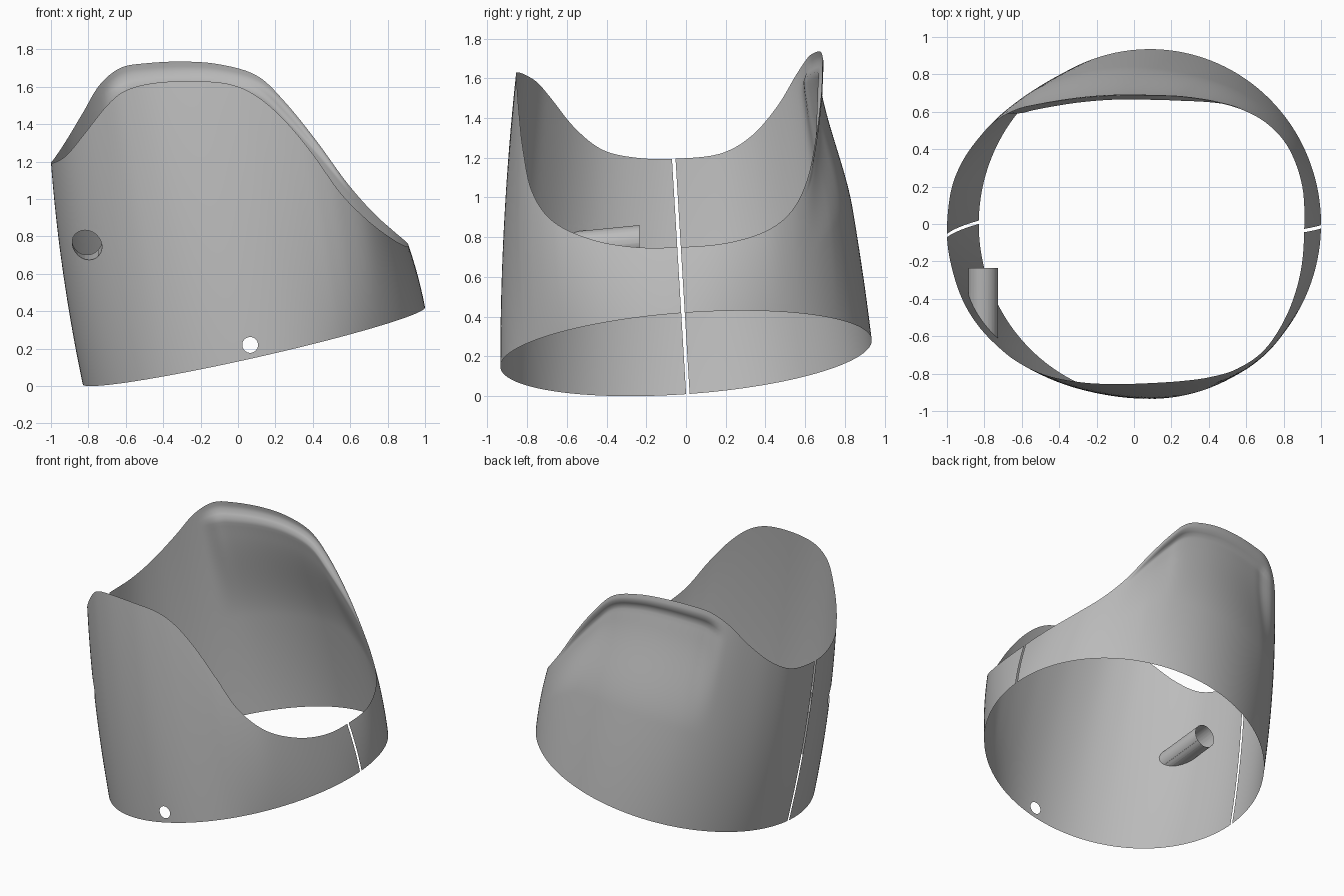
import bpy
import bmesh
from math import atan2, cos, sin, degrees, pi
from mathutils import Vector

cube = bpy.data.objects.get("Cube")
if cube:
    bpy.data.objects.remove(cube)

grey = bpy.data.materials.new("plain_grey")
grey.use_nodes = True
COLOUR = (0.5, 0.5, 0.5, 1)
grey.diffuse_color = COLOUR
grey.node_tree.nodes["Principled BSDF"].inputs["Base Color"].default_value = COLOUR

# Upper rim: control points running anticlockwise from the low side
RIM = [Vector(p) for p in (
    (.91, -.03, .75), (.9, .2, .77), (.83, .4, .83), (.72, .53, .93),
    (.58, .61, 1.09), (.42, .655, 1.31), (.25, .68, 1.52), (.1, .685, 1.66),
    (-.1, .685, 1.72), (-.3, .67, 1.735), (-.5, .64, 1.725), (-.63, .61, 1.7),
    (-.74, .55, 1.61), (-.83, .46, 1.46), (-.92, .33, 1.31), (-.98, .17, 1.22),
    (-1, -.06, 1.195), (-.97, -.25, 1.2), (-.91, -.42, 1.24), (-.82, -.56, 1.35),
    (-.7, -.68, 1.5), (-.6, -.75, 1.58), (-.45, -.815, 1.62), (-.25, -.85, 1.63),
    (-.05, -.855, 1.615), (.1, -.85, 1.55), (.25, -.84, 1.42), (.4, -.82, 1.24),
    (.55, -.775, 1.03), (.7, -.67, .88), (.82, -.48, .79), (.89, -.26, .75))]
STEPS = 6
ROWS = 56


def smooth_closed(points, steps):
    """Sample a closed Catmull-Rom curve through the points."""
    n = len(points)
    samples = []
    for i in range(n):
        a, b, c, d = (points[(i + k) % n] for k in (-1, 0, 1, 2))
        for s in range(steps):
            t = s / steps
            samples.append(b + (c - a) * t / 2
                           + (a * 2 - b * 5 + c * 4 - d) * t * t / 2
                           + (b * 3 - a - c * 3 + d) * t ** 3 / 2)
    return samples


def ramp(value, low, high):
    t = max(0, min(1, (value - low) / (high - low)))
    return t * t * (3 - 2 * t)


def recess(angle, t):
    """Depth of the pressed panel below the lip of the back wall."""
    across = ramp(angle, 42, 62) * ramp(angle, 131, 121)
    return .045 * across * ramp(t, .45, .85) * ramp(t, .975, .92)


def wall_column(top):
    """Points of the wall from the tilted oval base to the rim."""
    centre_x = .14 - .21 * top.z
    a = atan2(top.y / .935, top.x - centre_x)
    out = Vector((cos(a), sin(a), 0))
    base = Vector((.085 + .915 * out.x, .935 * out.y,
                   .215 + .205 * out.x + .065 * out.y))
    bulge = .08 * min(1, top.z - base.z)
    for r in range(ROWS + 1):
        t = r / ROWS
        yield base.lerp(top, t) + out * (bulge * t * (1 - t) - recess(degrees(a), t))


def build_wall():
    bm = bmesh.new()
    columns = [[bm.verts.new(p) for p in wall_column(top)]
               for top in smooth_closed(RIM, STEPS)]
    for i, right in enumerate(columns):
        left = columns[(i + 1) % len(columns)]
        for r in range(ROWS):
            bm.faces.new((right[r], left[r], left[r + 1], right[r + 1]))
    return bm


def keep_half(bm, side, gap=.009):
    """Trim the wall at the leaning seam, keeping the back (1) or front (-1)."""
    normal = Vector((0, 1, .06)).normalized()
    bmesh.ops.bisect_plane(bm, geom=bm.verts[:] + bm.edges[:] + bm.faces[:],
                           plane_co=Vector((0, .01, 0)) + normal * gap * side,
                           plane_no=normal * side, clear_inner=True)


def off_axis(point, centre, axis):
    v = point - centre
    return (v - axis * v.dot(axis)).length


def punch(bm, centre, axis, radius, sides=24):
    """Cut a round hole through the front wall and return its edges."""
    u = axis.cross(Vector((0, 0, 1))).normalized()
    w = axis.cross(u)
    for i in range(sides):
        a = 2 * pi * i / sides
        normal = u * cos(a) + w * sin(a)
        faces = [f for f in bm.faces if f.calc_center_median().y < 0
                 and off_axis(f.calc_center_median(), centre, axis) < radius * 1.2 + .03]
        edges = {e for f in faces for e in f.edges}
        verts = {v for f in faces for v in f.verts}
        bmesh.ops.bisect_plane(bm, geom=list(verts) + list(edges) + faces, dist=1e-5,
                               plane_co=centre + normal * radius, plane_no=normal)
    inside = [f for f in bm.faces if f.calc_center_median().y < 0
              and off_axis(f.calc_center_median(), centre, axis) < radius]
    bmesh.ops.delete(bm, geom=inside, context='FACES')
    return [e for e in bm.edges if e.is_boundary and e.verts[0].co.y < 0
            and max(off_axis(v.co, centre, axis) for v in e.verts) < radius * 1.05]


def finish(name, bm):
    bmesh.ops.remove_doubles(bm, verts=bm.verts[:], dist=1e-5)
    mesh = bpy.data.meshes.new(name)
    bm.to_mesh(mesh)
    bm.free()
    mesh.materials.append(grey)
    obj = bpy.data.objects.new(name, mesh)
    bpy.context.collection.objects.link(obj)
    bpy.ops.object.select_all(action='DESELECT')
    obj.select_set(True)
    bpy.context.view_layer.objects.active = obj
    bpy.ops.object.shade_smooth_by_angle(angle=.9)


# Back shell with the pressed panel
back = build_wall()
keep_half(back, 1)
finish("back_shell", back)

# Front shell with a small rivet hole and a larger port
front = build_wall()
keep_half(front, -1)
punch(front, Vector((.065, -.93, .22)), Vector((0, 1, 0)), .042)
port_axis = Vector((0, 1, .1)).normalized()
port_edges = punch(front, Vector((-.807, -.55, .75)), port_axis, .079)

# Open tube running inward from the port
tube = bmesh.new()
for edge in port_edges:
    a, b = (v.co.copy() for v in edge.verts)
    ends = [p + port_axis * ((-.235 - p.y) / port_axis.y) for p in (a, b)]
    tube.faces.new([tube.verts.new(p) for p in (a, b, ends[1], ends[0])])
bmesh.ops.remove_doubles(tube, verts=tube.verts[:], dist=1e-5)
bmesh.ops.recalc_face_normals(tube, faces=tube.faces[:])
finish("inner_tube", tube)
finish("front_shell", front)
